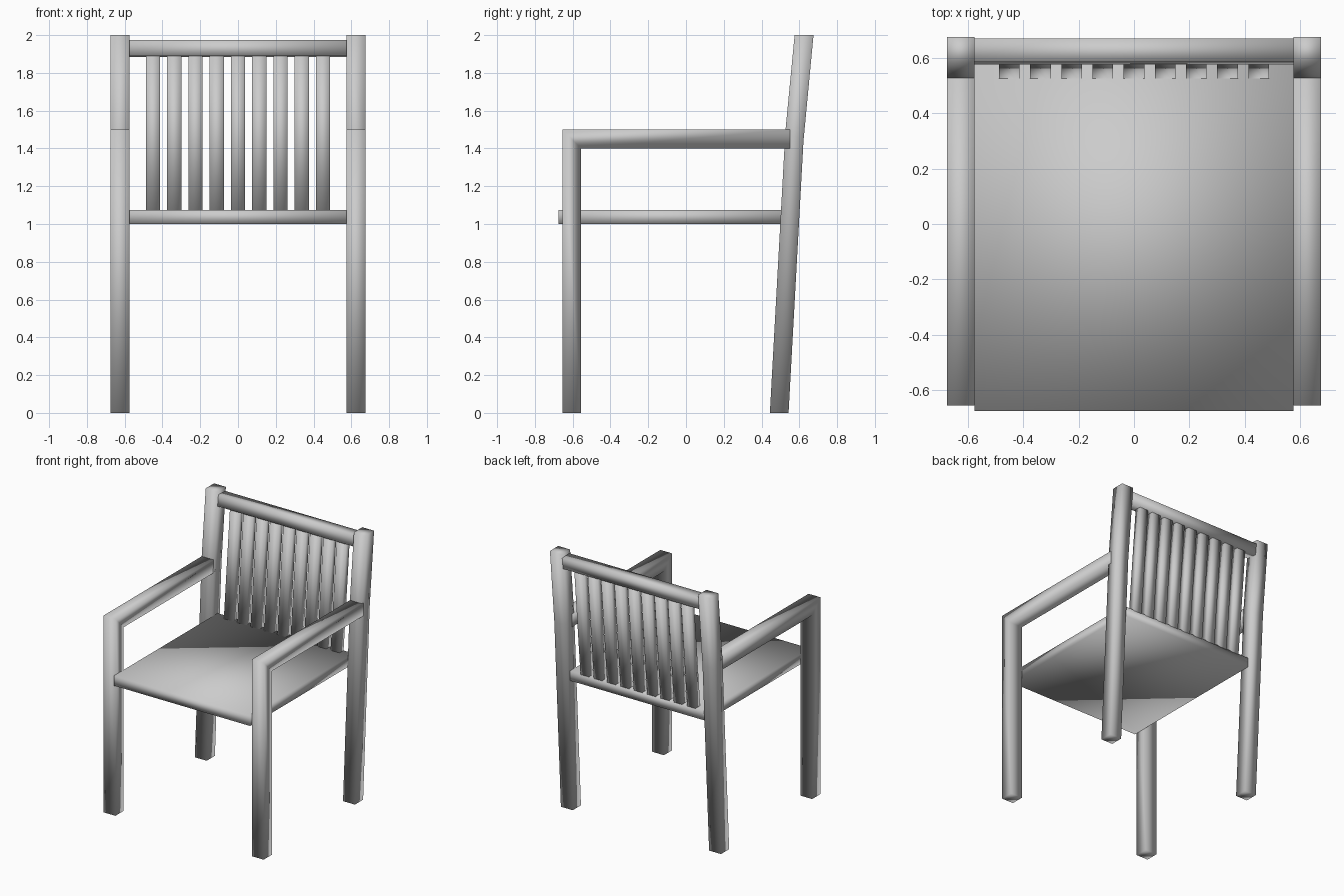
import bpy
import bmesh

if "Cube" in bpy.data.objects:
    bpy.data.objects.remove(bpy.data.objects["Cube"])


def prism(name, profile, x0, x1):
    """Extrude a (y, z) profile along x into a closed, smooth-shaded solid."""
    bm = bmesh.new()
    face = bm.faces.new([bm.verts.new((x0, y, z)) for y, z in profile])
    ext = bmesh.ops.extrude_face_region(bm, geom=[face])
    moved = [g for g in ext["geom"] if isinstance(g, bmesh.types.BMVert)]
    bmesh.ops.translate(bm, verts=moved, vec=(x1 - x0, 0, 0))
    bmesh.ops.recalc_face_normals(bm, faces=bm.faces)
    for f in bm.faces:
        f.smooth = True
    mesh = bpy.data.meshes.new(name)
    bm.to_mesh(mesh)
    bm.free()
    obj = bpy.data.objects.new(name, mesh)
    bpy.context.collection.objects.link(obj)
    return obj


def mirrored(obj):
    mod = obj.modifiers.new("mirror", 'MIRROR')
    mod.use_axis[0] = True
    return obj


IN, OUT = 0.575, 0.675

# front legs, each continuing into its armrest
mirrored(prism("front_leg_and_armrest", [
    (-0.655, 0), (-0.555, 0), (-0.555, 1.4), (0.55, 1.4), (0.55, 1.5), (-0.655, 1.5),
], IN, OUT))

# back legs, kinked at the armrest and leaning back
mirrored(prism("back_leg", [
    (0.444, 0), (0.543, 0), (0.622, 1.44), (0.675, 2), (0.575, 2), (0.526, 1.49),
], IN, OUT))

# seat panel
prism("seat", [(-0.675, 1.0), (0.575, 1.0), (0.575, 1.075), (-0.675, 1.075)], -IN, IN)

# top rail, tilted with the back legs
prism("top_rail", [(0.575, 1.89), (0.66, 1.885), (0.67, 1.97), (0.585, 1.975)], -IN, IN)

# nine back slats between seat and rail
for i in range(9):
    x = (i - 4) * 0.1125
    prism(f"back_slat_{i + 1}", [
        (0.525, 1.07), (0.575, 1.07), (0.65, 1.895), (0.60, 1.895),
    ], x - 0.0375, x + 0.0375)
